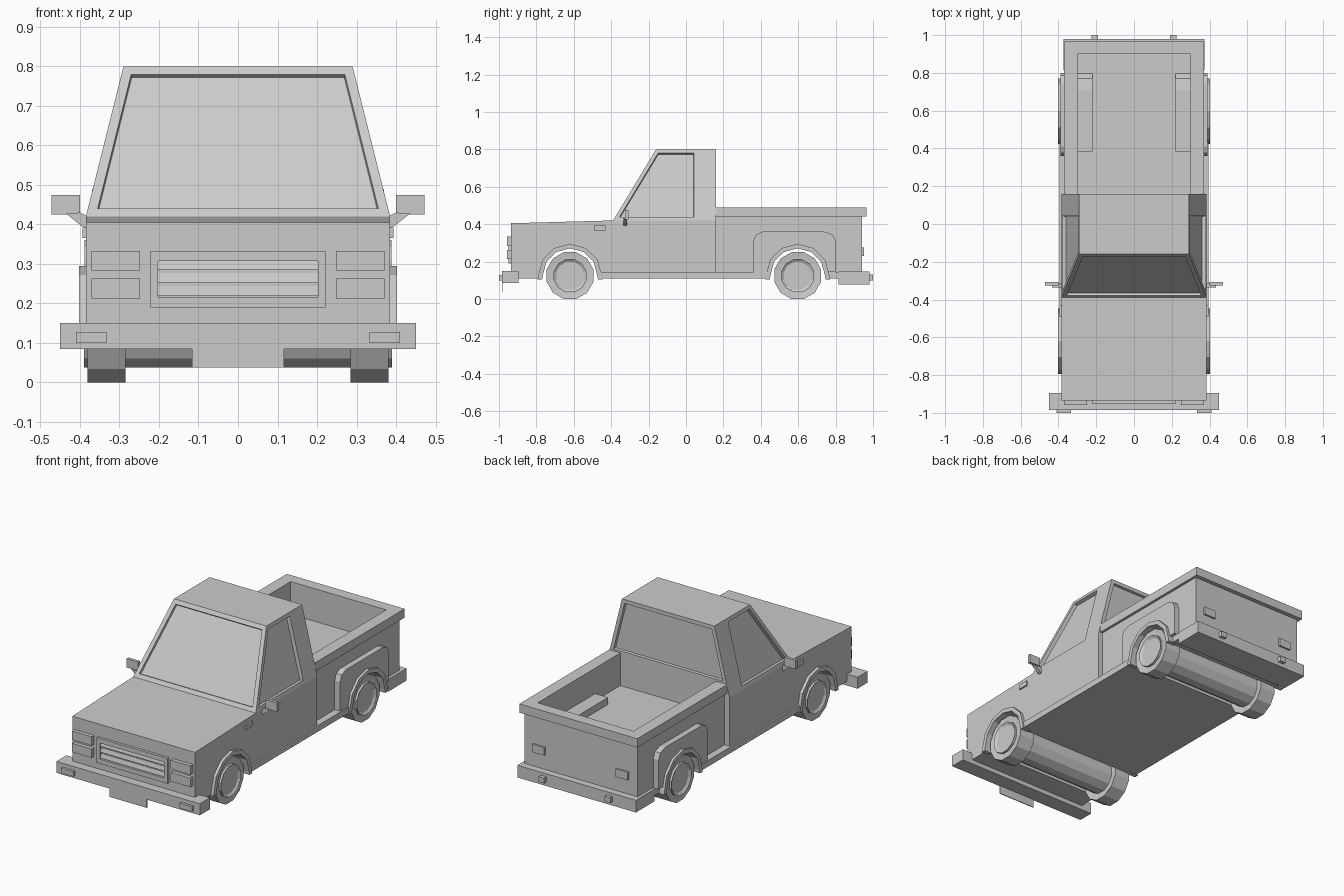
import bpy, bmesh, math
from mathutils import Vector

if "Cube" in bpy.data.objects:
    bpy.data.objects.remove(bpy.data.objects["Cube"])

WHEEL_Z = 0.125
FRONT_Y, REAR_Y = -0.62, 0.597


def finish(name, bm, mirror=False):
    bmesh.ops.recalc_face_normals(bm, faces=bm.faces)
    me = bpy.data.meshes.new(name)
    bm.to_mesh(me)
    bm.free()
    ob = bpy.data.objects.new(name, me)
    bpy.context.collection.objects.link(ob)
    if mirror:
        ob.modifiers.new("Mirror", 'MIRROR')
    return ob


def prism(name, pts, a, b, axis='X', mirror=False):
    """Extrude a (y,z) profile along x, or an (x,z) profile along y."""
    bm = bmesh.new()
    place = (lambda p, d: (d, p[0], p[1])) if axis == 'X' else (lambda p, d: (p[0], d, p[1]))
    face = bm.faces.new([bm.verts.new(place(p, a)) for p in pts])
    ext = bmesh.ops.extrude_face_region(bm, geom=[face])
    off = Vector((b - a, 0, 0)) if axis == 'X' else Vector((0, b - a, 0))
    bmesh.ops.translate(bm, vec=off, verts=[v for v in ext['geom'] if isinstance(v, bmesh.types.BMVert)])
    return finish(name, bm, mirror)


def box(name, x, y, z, mirror=False):
    return prism(name, [(y[0], z[0]), (y[1], z[0]), (y[1], z[1]), (y[0], z[1])], x[0], x[1], 'X', mirror)


def arch(cy, r, bottom):
    """Faceted wheel opening, running from +y to -y."""
    pts = [(cy + r * math.cos(math.radians(t)), WHEEL_Z + r * math.sin(math.radians(t)))
           for t in range(0, 181, 30)]
    return [(cy + r + 0.003, bottom)] + pts + [(cy - r - 0.003, bottom)]


# Hood and lower cab, with the front wheel opening cut through
prism("lower_body", [(-0.935, 0.11), (-0.935, 0.405), (-0.39, 0.42), (0.16, 0.42), (0.16, 0.11)]
      + arch(FRONT_Y, 0.147, 0.11), -0.385, 0.385)

# Cab with recessed windows
bm = bmesh.new()
rings = []
for z, w, y0, y1 in ((0.42, 0.385, -0.39, 0.16), (0.80, 0.29, -0.16, 0.16)):
    rings.append([bm.verts.new(c) for c in ((-w, y0, z), (w, y0, z), (w, y1, z), (-w, y1, z))])
low, top = rings
bm.faces.new(low)
bm.faces.new(top)
for i in range(4):
    j = (i + 1) % 4
    bm.faces.new((low[i], low[j], top[j], top[i]))
bmesh.ops.bisect_plane(bm, geom=bm.verts[:] + bm.edges[:] + bm.faces[:], dist=1e-5,
                       plane_co=(0, 0.062, 0), plane_no=(0, 1, 0))
bmesh.ops.recalc_face_normals(bm, faces=bm.faces)
bm.normal_update()
windshield = [f for f in bm.faces if f.normal.y < -0.5]
back = [f for f in bm.faces if f.normal.y > 0.5]
sides = [f for f in bm.faces if abs(f.normal.x) > 0.5 and f.calc_center_median().y < 0.06]
for faces, frame, depth in ((windshield, 0.024, 0.012), (sides, 0.02, 0.02), (back, 0.022, 0.015)):
    bmesh.ops.inset_individual(bm, faces=faces, thickness=frame, use_even_offset=True)
    if faces is back:
        for v in back[0].verts:
            if v.co.z < 0.6:
                v.co.z += 0.06
                v.co.x *= 0.96
    bmesh.ops.inset_individual(bm, faces=faces, thickness=0.002, depth=-depth, use_even_offset=True)
finish("cab", bm)

# Cargo bed: floor block, walls, tailgate and top rail
prism("bed_floor", [(0.16, 0.11), (0.16, 0.305), (0.94, 0.305), (0.94, 0.11)]
      + arch(REAR_Y, 0.147, 0.11), -0.355, 0.355)
box("bed_wall", (0.30, 0.355), (0.16, 0.94), (0.305, 0.44), True)
box("tailgate", (-0.30, 0.30), (0.90, 0.94), (0.305, 0.44))
box("bed_side_rail", (0.30, 0.37), (0.16, 0.965), (0.44, 0.49), True)
box("bed_rear_rail", (-0.30, 0.30), (0.90, 0.965), (0.44, 0.49))
prism("bed_wheel_box", [(0.385, 0.30), (0.385, 0.345), (0.71, 0.345), (0.77, 0.335), (0.80, 0.30)],
      0.22, 0.305, mirror=True)

# Sills, stepside fenders and wheel arch trims
box("sill", (0.33, 0.395), (-0.472, 0.447), (0.11, 0.145), True)
box("rear_sill", (0.33, 0.37), (0.747, 0.84), (0.11, 0.145), True)
prism("rear_fender", [(0.36, 0.145), (0.36, 0.31), (0.375, 0.345), (0.41, 0.36), (0.74, 0.36),
                      (0.785, 0.345), (0.80, 0.31), (0.80, 0.145)]
      + arch(REAR_Y, 0.147, 0.145), 0.34, 0.388, mirror=True)
for label, cy in (("front", FRONT_Y), ("rear", REAR_Y)):
    prism(label + "_arch_trim", arch(cy, 0.17, 0.105) + arch(cy, 0.146, 0.105)[::-1],
          0.35, 0.402, mirror=True)


# Twelve-sided wheels and through axles with recessed hub ends
def drum(name, cy, r, x0, x1, dish, inset, mirror):
    ring = [(cy + r * math.cos(math.radians(15 + 30 * k)), WHEEL_Z + r * math.sin(math.radians(15 + 30 * k)))
            for k in range(12)]
    ob = prism(name, ring, x0, x1, mirror=mirror)
    bm = bmesh.new()
    bm.from_mesh(ob.data)
    caps = [f for f in bm.faces if len(f.verts) == 12]
    bmesh.ops.inset_individual(bm, faces=caps, thickness=inset, depth=-dish)
    bm.to_mesh(ob.data)
    bm.free()


for label, cy in (("front", FRONT_Y), ("rear", REAR_Y)):
    drum(label + "_wheel", cy, 0.1294, 0.285, 0.381, 0.004, 0.03, True)
    drum(label + "_axle", cy, 0.091, -0.39, 0.39, 0.01, 0.015, False)

# Bumpers with their lamps and plates
box("front_bumper", (-0.45, 0.45), (-0.985, -0.895), (0.085, 0.15))
box("front_bumper_lamp", (0.333, 0.41), (-1.0, -0.98), (0.10, 0.128), True)
box("front_plate", (-0.117, 0.117), (-0.985, -0.98), (0.038, 0.09))
box("rear_bumper", (-0.372, 0.372), (0.815, 0.98), (0.078, 0.147))
box("rear_bumper_block", (0.19, 0.225), (0.97, 1.0), (0.10, 0.13), True)
box("tail_lamp", (0.225, 0.30), (0.93, 0.951), (0.23, 0.275), True)

# Grille: frame, backing and slats
box("grille_frame_side", (0.202, 0.222), (-0.95, -0.93), (0.19, 0.333), True)
box("grille_frame_top", (-0.202, 0.202), (-0.95, -0.93), (0.307, 0.333))
box("grille_frame_bottom", (-0.202, 0.202), (-0.95, -0.93), (0.19, 0.216))
for i in range(3):
    z = 0.22 + i * 0.033
    prism("grille_slat", [(-0.93, z), (-0.945, z), (-0.938, z + 0.024), (-0.93, z + 0.024)], -0.202, 0.202)

# Headlights, side markers
for z in (0.213, 0.283):
    box("headlight", (0.248, 0.371), (-0.957, -0.93), (z, z + 0.05), True)
box("side_marker", (0.38, 0.394), (-0.492, -0.43), (0.365, 0.392), True)

# Door mirrors on angled arms
box("door_mirror", (0.40, 0.472), (-0.325, -0.308), (0.425, 0.475), True)
prism("mirror_arm", [(0.38, 0.39), (0.395, 0.395), (0.435, 0.427), (0.40, 0.43), (0.38, 0.42)],
      -0.335, -0.315, 'Y', True)
